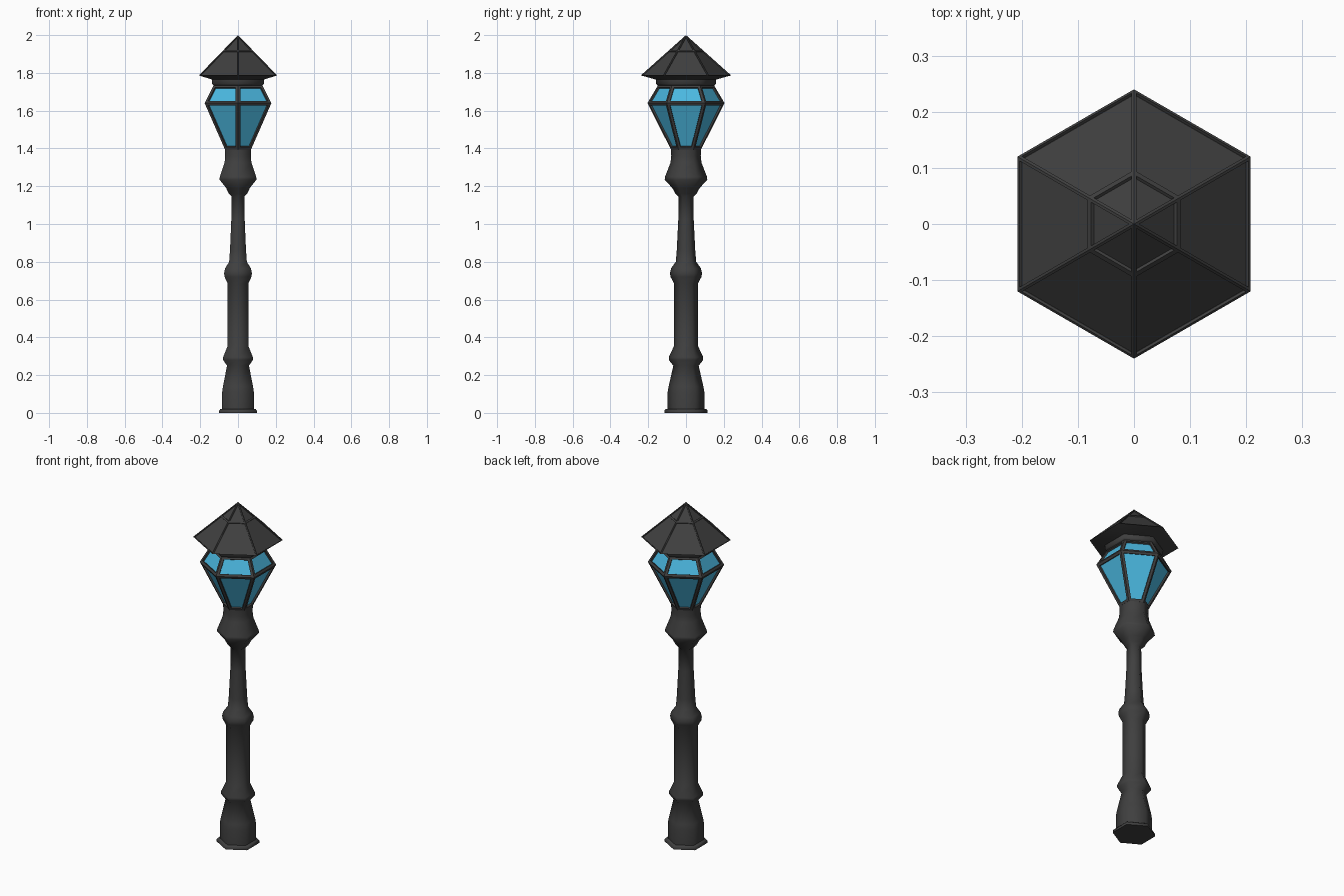
import bpy, bmesh, math

if "Cube" in bpy.data.objects:
    bpy.data.objects.remove(bpy.data.objects["Cube"])


def material(name, rgb):
    m = bpy.data.materials.new(name)
    m.diffuse_color = (*rgb, 1)
    m.use_nodes = True
    m.node_tree.nodes["Principled BSDF"].inputs["Base Color"].default_value = m.diffuse_color
    return m


IRON = material("dark_iron", (0.05, 0.05, 0.05))
GLASS = material("blue_glass", (0.07, 0.48, 0.75))


def hex_lathe(name, profile, inset=None, panel_mat=None, angle=65):
    """Six-sided lathe of (corner radius, z); optionally recess every side panel."""
    bm = bmesh.new()
    rings = []
    for r, z in profile:
        if r == 0:
            rings.append([bm.verts.new((0, 0, z))] * 6)
        else:
            rings.append([bm.verts.new((r * math.cos(math.pi / 2 + i * math.pi / 3),
                                        r * math.sin(math.pi / 2 + i * math.pi / 3), z))
                          for i in range(6)])
    sides = []
    for a, b in zip(rings, rings[1:]):
        for i in range(6):
            j = (i + 1) % 6
            corners = list(dict.fromkeys((a[i], a[j], b[j], b[i])))
            sides.append(bm.faces.new(corners))
    for ring, flip in ((rings[0], True), (rings[-1], False)):
        if ring[0] is not ring[1]:
            bm.faces.new(ring[::-1] if flip else ring)
    bm.normal_update()
    if inset:
        width, depth = inset
        bmesh.ops.inset_individual(bm, faces=sides, thickness=width,
                                   depth=0, use_even_offset=True)
        bmesh.ops.inset_individual(bm, faces=sides, thickness=0.0005,
                                   depth=-depth, use_even_offset=True)
        if panel_mat:
            for f in sides:
                f.material_index = 1
    me = bpy.data.meshes.new(name)
    bm.to_mesh(me)
    bm.free()
    me.materials.append(IRON)
    if panel_mat:
        me.materials.append(panel_mat)
    ob = bpy.data.objects.new(name, me)
    bpy.context.collection.objects.link(ob)
    bpy.ops.object.select_all(action='DESELECT')
    ob.select_set(True)
    bpy.context.view_layer.objects.active = ob
    bpy.ops.object.shade_smooth_by_angle(angle=math.radians(angle))
    return ob


# Foot plate
hex_lathe("base_plate", [(0.115, 0), (0.115, 0.013), (0.108, 0.02)])

# Turned post with its three swellings
hex_lathe("post", [
    (0.097, 0.015), (0.097, 0.11), (0.092, 0.14), (0.067, 0.25),
    (0.091, 0.28), (0.091, 0.295), (0.063, 0.355),
    (0.063, 0.685), (0.082, 0.72), (0.085, 0.74), (0.079, 0.765), (0.054, 0.80),
    (0.049, 0.86), (0.041, 1.02), (0.039, 1.145),
    (0.056, 1.16), (0.072, 1.19), (0.113, 1.235), (0.111, 1.25),
    (0.082, 1.325), (0.078, 1.36), (0.08, 1.40)])

# Lantern: iron frame with recessed glass panels
hex_lathe("lantern", [(0.08, 1.395), (0.204, 1.64), (0.148, 1.735)],
          inset=(0.014, 0.01), panel_mat=GLASS, angle=30)

# Collar between lantern and roof
hex_lathe("roof_collar", [(0.148, 1.732), (0.158, 1.742), (0.158, 1.772)])

# Pyramid roof: sloping underside, then ribbed slopes in two tiers
hex_lathe("roof_underside", [(0.15, 1.762), (0.236, 1.786)])
hex_lathe("roof", [(0.24, 1.786), (0.092, 1.918), (0, 2.0)],
          inset=(0.005, 0.006), angle=30)
